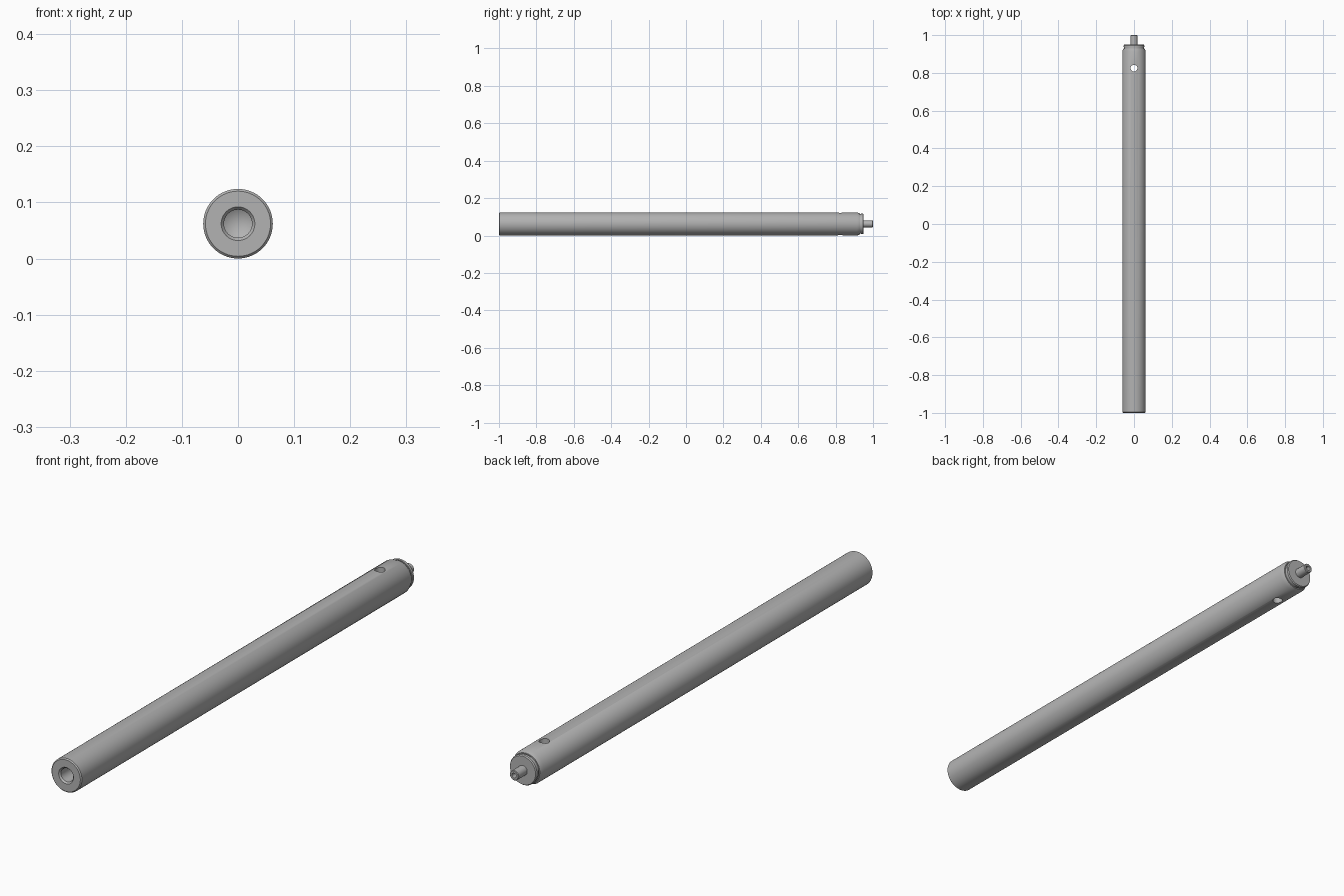
import bpy, bmesh, math
from mathutils import Matrix, Vector

cube = bpy.data.objects.get("Cube")
if cube:
    bpy.data.objects.remove(cube, do_unlink=True)

R = 0.062          # rod radius, also the height of its axis
SIDES = 64

steel = bpy.data.materials.new("grey steel")
steel.use_nodes = True
colour = (0.45, 0.45, 0.45, 1)
steel.diffuse_color = colour
steel.node_tree.nodes["Principled BSDF"].inputs["Base Color"].default_value = colour


def lathe(name, profile):
    """Revolve (radius, y) points round the long axis."""
    bm = bmesh.new()
    verts = [bm.verts.new((r, y, 0)) for r, y in profile]
    edges = [bm.edges.new(pair) for pair in zip(verts, verts[1:])]
    bmesh.ops.spin(bm, geom=verts + edges, cent=(0, 0, 0), axis=(0, 1, 0),
                   angle=math.tau, steps=SIDES, use_merge=True)
    bmesh.ops.remove_doubles(bm, verts=bm.verts, dist=1e-5)
    bmesh.ops.recalc_face_normals(bm, faces=bm.faces)
    bmesh.ops.translate(bm, verts=bm.verts, vec=Vector((0, 0, R)))
    mesh = bpy.data.meshes.new(name)
    bm.to_mesh(mesh)
    bm.free()
    mesh.materials.append(steel)
    obj = bpy.data.objects.new(name, mesh)
    bpy.context.collection.objects.link(obj)
    return obj


# Rod: blind drilled bore, chamfered ends, groove, collar and hollow end pin
rod = lathe("rod", [
    (0, -0.835), (0.025, -0.85), (0.025, -0.994), (0.03, -1),
    (0.058, -1), (R, -0.996),
    (R, 0.915), (0.056, 0.93), (0.052, 0.93), (0.052, 0.936),
    (0.055, 0.936), (0.055, 0.945), (0.052, 0.949),
    (0.018, 0.949), (0.018, 0.998), (0.016, 1),
    (0.009, 1), (0.009, 0.97), (0, 0.965)])

# Cross hole drilled vertically through the rod near the back
bm = bmesh.new()
bmesh.ops.create_cone(bm, cap_ends=True, segments=32, radius1=0.018, radius2=0.018,
                      depth=0.3, matrix=Matrix.Translation((0, 0.825, R)))
drill_mesh = bpy.data.meshes.new("cross_hole_cutter")
bm.to_mesh(drill_mesh)
bm.free()
drill_mesh.materials.append(steel)
drill = bpy.data.objects.new("cross_hole_cutter", drill_mesh)
bpy.context.collection.objects.link(drill)
drill.hide_render = True

cut = rod.modifiers.new("cross hole", 'BOOLEAN')
cut.operation = 'DIFFERENCE'
cut.solver = 'EXACT'
cut.object = drill

bpy.ops.object.select_all(action='DESELECT')
rod.select_set(True)
bpy.context.view_layer.objects.active = rod
bpy.ops.object.modifier_apply(modifier=cut.name)
bpy.data.objects.remove(drill, do_unlink=True)
bpy.ops.object.shade_smooth_by_angle(angle=math.radians(25))
